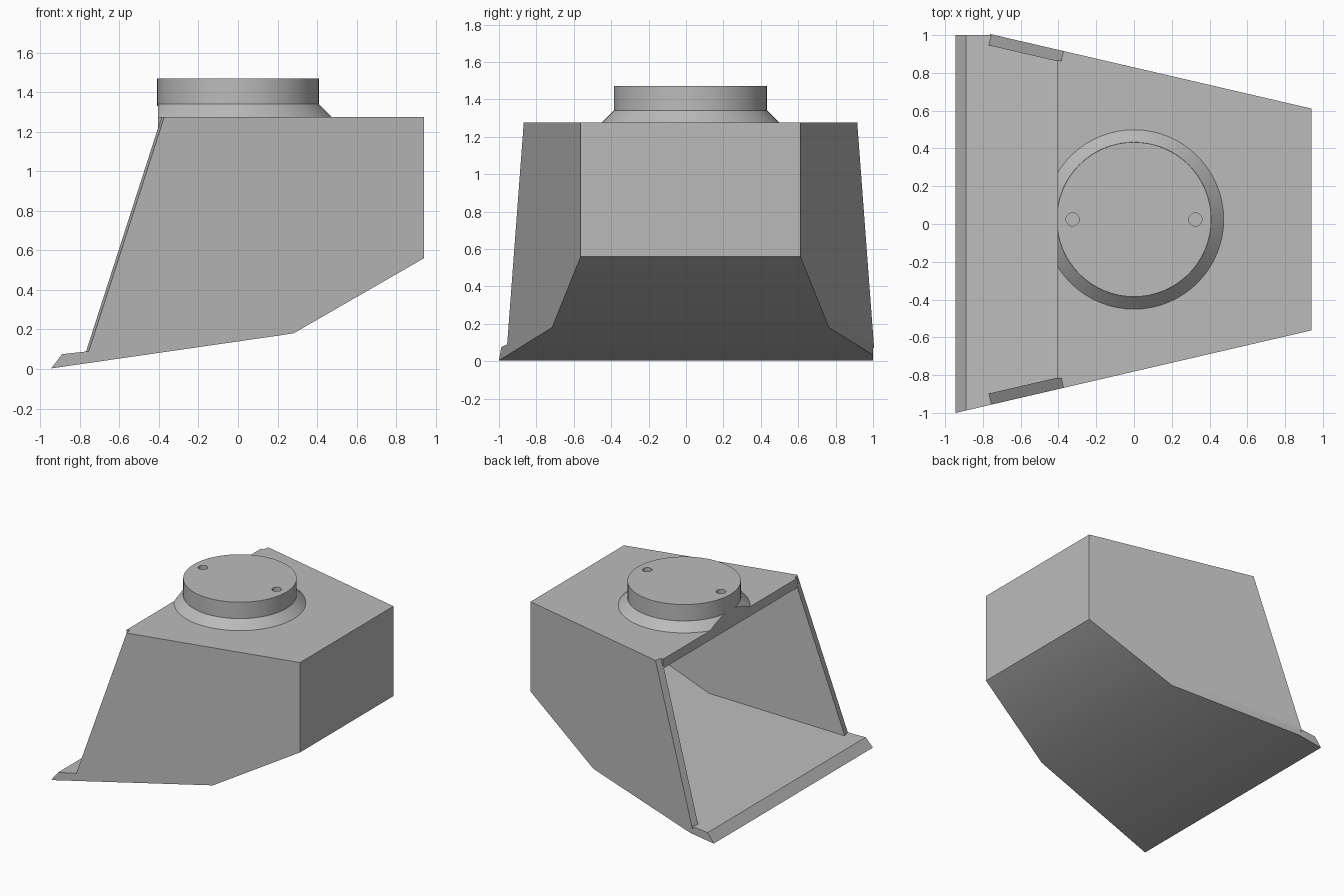
import bpy
import bmesh
import math
from mathutils import Vector

cube = bpy.data.objects.get("Cube")
if cube:
    bpy.data.objects.remove(cube, do_unlink=True)

# Main sizes
CENTRE_Y = 0.024
BACK_X = 0.94
BACK_HALF = 0.587
TAPER = 0.232
WALL = 0.06
TOP = 1.275
MOUTH_X = -0.405

steel = bpy.data.materials.new("light grey steel")
steel.use_nodes = True
steel.diffuse_color = (0.5, 0.5, 0.5, 1)
steel.node_tree.nodes["Principled BSDF"].inputs["Base Color"].default_value = (0.5, 0.5, 0.5, 1)


def finish(name, bm):
    bmesh.ops.recalc_face_normals(bm, faces=bm.faces)
    mesh = bpy.data.meshes.new(name)
    bm.to_mesh(mesh)
    bm.free()
    mesh.materials.append(steel)
    obj = bpy.data.objects.new(name, mesh)
    bpy.context.collection.objects.link(obj)
    return obj


def smooth(obj, angle):
    bpy.ops.object.select_all(action="DESELECT")
    obj.select_set(True)
    bpy.context.view_layer.objects.active = obj
    bpy.ops.object.shade_smooth_by_angle(angle=math.radians(angle))


def half_width(x):
    return BACK_HALF + (BACK_X - x) * TAPER


def cut_away(bm, point, normal):
    """Slice off everything past a plane and close the cut."""
    bmesh.ops.bisect_plane(bm, geom=bm.verts[:] + bm.edges[:] + bm.faces[:],
                           plane_co=point, plane_no=normal, clear_outer=True)
    bmesh.ops.holes_fill(bm, edges=[e for e in bm.edges if e.is_boundary])


def loft(rings):
    """Join two matching outlines into a closed solid."""
    bm = bmesh.new()
    a, b = [[bm.verts.new(p) for p in ring] for ring in rings]
    bm.faces.new(a)
    bm.faces.new(b)
    for i in range(len(a)):
        j = (i + 1) % len(a)
        bm.faces.new((a[i], a[j], b[j], b[i]))
    return bm


def tapered_panel(profile, inset=0.0):
    """Full-width panel following the taper of the body."""
    return loft([[(x, CENTRE_Y + s * (half_width(x) - inset), z) for x, z in profile]
                 for s in (-1, 1)])


def side_wall(profile, side):
    """Plate of even thickness, measured square to the tapered side."""
    inward = Vector((-TAPER, -side)).normalized() * WALL
    outer = [(x, CENTRE_Y + side * half_width(x), z) for x, z in profile]
    inner = [(x + inward.x, y + inward.y, z) for x, y, z in outer]
    return loft([outer, inner])


# Bent floor with a bevelled lip, trimmed on one side
floor = tapered_panel([(-0.945, 0.003), (0.28, 0.18), (BACK_X, 0.56), (BACK_X, 0.63),
                       (0.26, 0.243), (-0.755, 0.09), (-0.89, 0.075)])
cut_away(floor, (0, 1, 0), (0, 1, 0))
smooth(finish("floor_and_lip", floor), 30)

# Side walls
wall_profile = [(-0.761, 0.07), (0.26, 0.223), (0.9, 0.585), (0.9, TOP), (-0.373, TOP)]
for side, name in ((1, "left_wall"), (-1, "right_wall")):
    finish(name, side_wall(wall_profile, side))

# Back wall and top plate
finish("back_wall", tapered_panel([(0.88, 0.57), (BACK_X, 0.6), (BACK_X, TOP), (0.88, TOP)]))
finish("top_plate", tapered_panel([(MOUTH_X, TOP - 0.075), (0.9, TOP - 0.075),
                                   (0.9, TOP), (MOUTH_X, TOP)], WALL - 0.005))


def disc(name, z0, z1, r0, r1, x=0.0, segments=64, trim=False):
    bm = bmesh.new()
    bmesh.ops.create_cone(bm, cap_ends=True, segments=segments,
                          radius1=r0, radius2=r1, depth=z1 - z0)
    bmesh.ops.translate(bm, verts=bm.verts, vec=(x, CENTRE_Y, (z0 + z1) / 2))
    if trim:
        cut_away(bm, (MOUTH_X, 0, 0), (-1, 0, 0))
    return finish(name, bm)


# Flared collar, cut flush with the mouth
smooth(disc("collar_flare", TOP - 0.01, 1.34, 0.485, 0.41, trim=True), 30)

# Round coupling with two pin holes
coupling = disc("coupling", 1.33, 1.47, 0.409, 0.409)
for x in (-0.325, 0.325):
    cutter = disc("pin_hole_cutter", 1.4, 1.5, 0.035, 0.035, x, 24)
    cutter.hide_render = True
    cutter.hide_set(True)
    hole = coupling.modifiers.new("pin hole", "BOOLEAN")
    hole.operation = "DIFFERENCE"
    hole.solver = "EXACT"
    hole.object = cutter
    bpy.ops.object.select_all(action="DESELECT")
    bpy.context.view_layer.objects.active = coupling
    coupling.select_set(True)
    bpy.ops.object.modifier_apply(modifier=hole.name)
    bpy.data.objects.remove(cutter, do_unlink=True)
smooth(coupling, 30)
